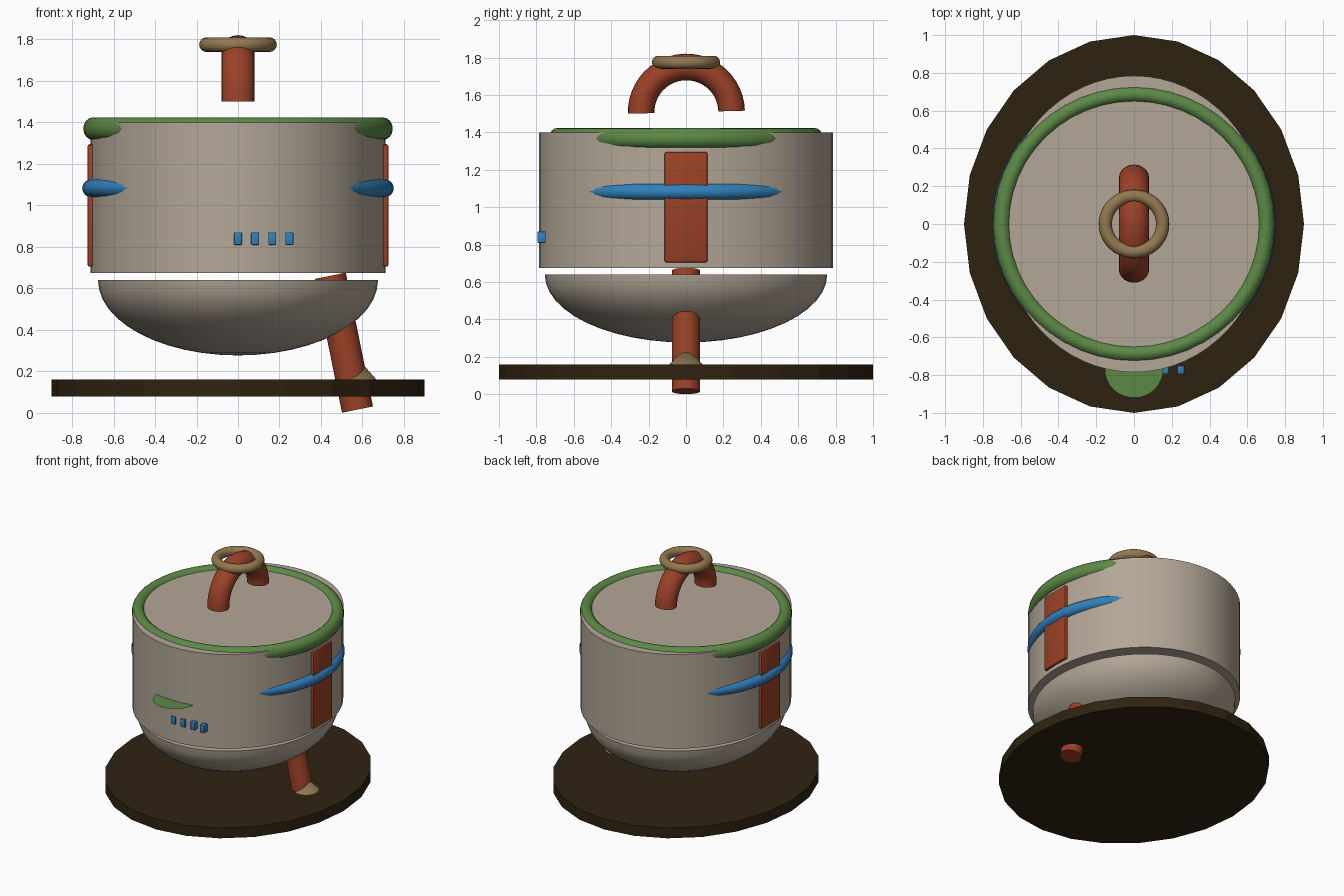
import bpy, bmesh, math
from mathutils import Matrix, Vector

if "Cube" in bpy.data.objects:
    bpy.data.objects.remove(bpy.data.objects["Cube"])


def mat(name, rgb):
    m = bpy.data.materials.new(name)
    m.diffuse_color = (*rgb, 1)
    m.use_nodes = True
    m.node_tree.nodes["Principled BSDF"].inputs["Base Color"].default_value = m.diffuse_color
    return m


CLAY = mat("clay", (0.45, 0.385, 0.31))
RED = mat("rust_red", (0.33, 0.053, 0.02))
GREEN = mat("leaf_green", (0.107, 0.25, 0.06))
BLUE = mat("sky_blue", (0.03, 0.22, 0.50))
TAN = mat("tan", (0.29, 0.19, 0.08))
DARK = mat("dark_brown", (0.028, 0.0165, 0.0055))


def finish(ob, name, material, smooth=True):
    ob.name = name
    ob.data.materials.append(material)
    if smooth:
        bpy.ops.object.select_all(action='DESELECT')
        ob.select_set(True)
        bpy.context.view_layer.objects.active = ob
        bpy.ops.object.shade_smooth_by_angle(angle=math.radians(35))
    return ob


def from_bmesh(bm, name, material, smooth=True):
    bmesh.ops.recalc_face_normals(bm, faces=bm.faces)
    me = bpy.data.meshes.new(name)
    bm.to_mesh(me)
    bm.free()
    ob = bpy.data.objects.new(name, me)
    bpy.context.collection.objects.link(ob)
    return finish(ob, name, material, smooth)


def drum(name, rx, ry, z0, z1, sides, material, smooth=True):
    bm = bmesh.new()
    bmesh.ops.create_cone(bm, cap_ends=True, segments=sides, radius1=1, radius2=1, depth=1)
    bm.transform(Matrix.Translation((0, 0, (z0 + z1) / 2)) @ Matrix.Diagonal((rx, ry, z1 - z0, 1)))
    return from_bmesh(bm, name, material, smooth)


def ring(name, rx, ry, z, tube, tube_z, material):
    # Horizontal elliptical ring with an elliptical tube
    bpy.ops.mesh.primitive_torus_add(major_radius=rx, minor_radius=tube,
                                     major_segments=48, minor_segments=16)
    ob = bpy.context.object
    ob.data.transform(Matrix.Translation((0, 0, z)) @ Matrix.Diagonal((1, ry / rx, tube_z / tube, 1)))
    return finish(ob, name, material)


def box(name, center, size, bevel, material):
    bm = bmesh.new()
    bmesh.ops.create_cube(bm, size=1)
    bm.transform(Matrix.Translation(center) @ Matrix.Diagonal((*size, 1)))
    bmesh.ops.bevel(bm, geom=bm.edges[:], offset=bevel, segments=2, affect='EDGES', profile=0.5)
    return from_bmesh(bm, name, material)


# Base plate, main drum
drum("base_plate", 0.9, 1.0, 0.08, 0.16, 24, DARK, False)
drum("pot_body", 0.71, 0.785, 0.675, 1.40, 64, CLAY)

# Rounded bowl under the drum: lower half of an ellipsoid, closed on top
bm = bmesh.new()
bmesh.ops.create_uvsphere(bm, u_segments=48, v_segments=24, radius=1)
cut = bmesh.ops.bisect_plane(bm, geom=bm.verts[:] + bm.edges[:] + bm.faces[:],
                             plane_co=(0, 0, 0), plane_no=(0, 0, 1), clear_outer=True)
bmesh.ops.holes_fill(bm, edges=[e for e in bm.edges if e.is_boundary])
bm.transform(Matrix.Translation((0, 0, 0.64)) @ Matrix.Diagonal((0.675, 0.755, 0.363, 1)))
from_bmesh(bm, "bowl_bottom", CLAY)

# Rim and belt rings
ring("rim_ring", 0.70, 0.687, 1.37, 0.046, 0.054, GREEN)
ring("belt_ring", 0.705, 0.69, 1.083, 0.046, 0.044, BLUE)

# Arched handle over the lid, swept along a half circle
bm = bmesh.new()
ARC, TUBE = 24, 20
loops = []
for i in range(ARC + 1):
    a = math.pi * i / ARC - math.radians(1.5)
    out = Vector((0, math.cos(a), math.sin(a)))
    mid = Vector((0, 0.002, 1.508)) + out * 0.242
    loops.append([bm.verts.new(mid + out * 0.071 * math.cos(t) + Vector((0.08 * math.sin(t), 0, 0)))
                  for t in (2 * math.pi * k / TUBE for k in range(TUBE))])
for a, b in zip(loops, loops[1:]):
    for k in range(TUBE):
        n = (k + 1) % TUBE
        bm.faces.new((a[k], a[n], b[n], b[k]))
bm.faces.new(loops[0])
bm.faces.new(loops[-1])
# The left foot hangs a touch lower than the right
bmesh.ops.rotate(bm, verts=bm.verts, cent=(0, 0, 1.508),
                 matrix=Matrix.Rotation(math.radians(3), 3, 'X'))
from_bmesh(bm, "lid_handle", RED)

# Loop resting on the handle
ring("handle_loop", 0.152, 0.148, 1.775, 0.035, 0.035, TAN)

# Side plates
for side, label in ((-1, "left"), (1, "right")):
    box(f"side_plate_{label}", (side * 0.70, 0, 1.0), (0.05, 0.23, 0.59), 0.01, RED)

# Row of small buttons on the front
for i in range(4):
    box(f"button_{i + 1}", (0.0825 * i, -0.772, 0.84), (0.038, 0.044, 0.06), 0.004, BLUE)

# Flat round leaf shelf on the front
bm = bmesh.new()
bmesh.ops.create_circle(bm, cap_ends=True, segments=32, radius=1)
bm.transform(Matrix.Translation((0, -0.77, 0.99)) @ Matrix.Diagonal((0.155, 0.15, 1, 1)))
from_bmesh(bm, "front_shelf", GREEN, False)

# Slanted leg through bowl and base
foot, top = Vector((0.576, 0, 0.016)), Vector((0.445, 0, 0.661))
axis = top - foot
bm = bmesh.new()
bmesh.ops.create_cone(bm, cap_ends=True, segments=32, radius1=0.076, radius2=0.076, depth=axis.length)
bm.transform(Matrix.Translation((foot + top) / 2) @ axis.to_track_quat('Z', 'Y').to_matrix().to_4x4())
from_bmesh(bm, "slanted_leg", RED)

# Cone wedge at the foot of the leg
bm = bmesh.new()
bmesh.ops.create_cone(bm, cap_ends=True, segments=32, radius1=0.14, radius2=0, depth=0.16)
bm.transform(Matrix.Translation((0.58, 0, 0.18)))
from_bmesh(bm, "leg_cone", TAN)
